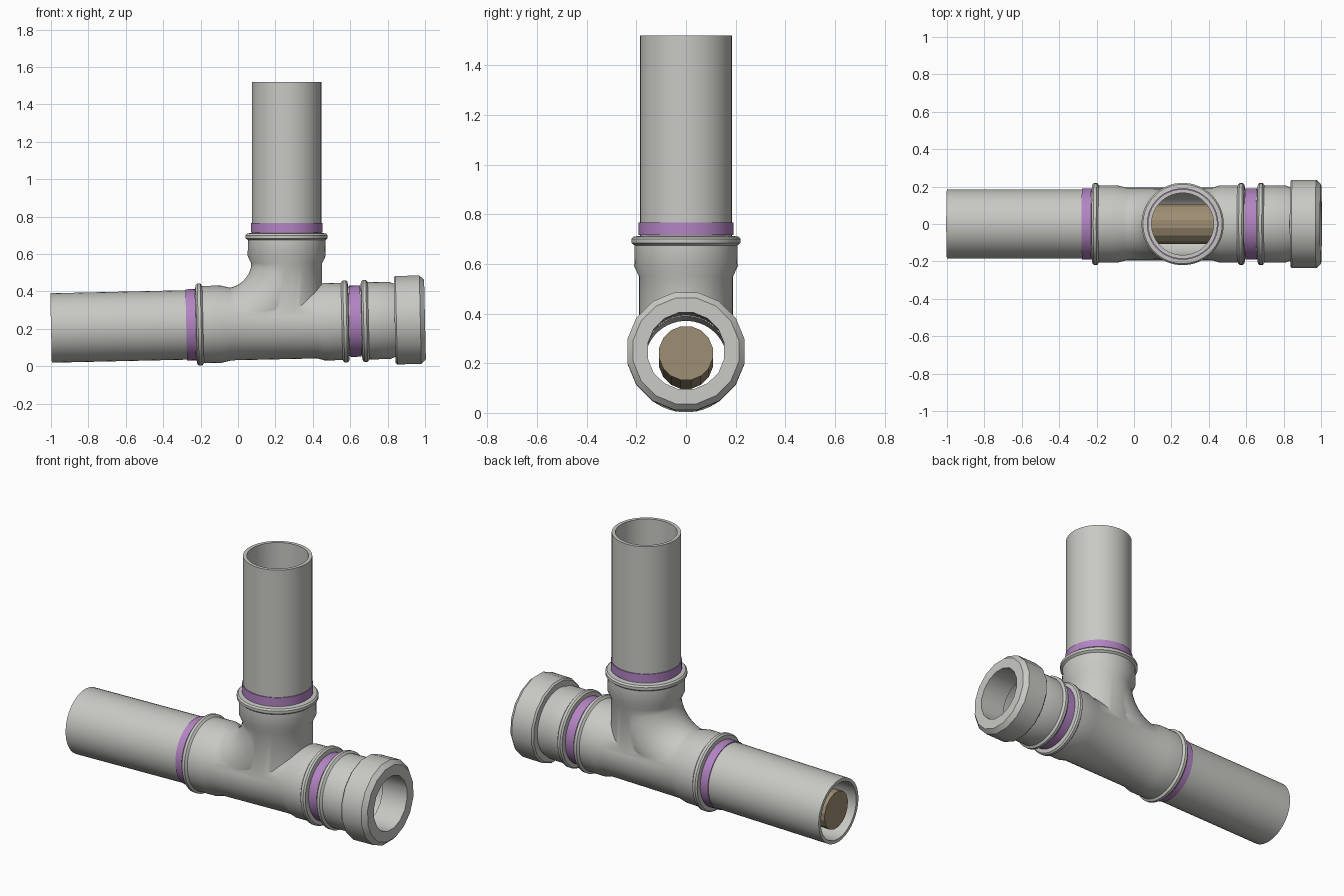
import bpy
import bmesh
from math import pi, sin, cos, radians
from mathutils import Matrix, Vector

cube = bpy.data.objects.get("Cube")
if cube:
    bpy.data.objects.remove(cube, do_unlink=True)


def material(name, rgb):
    m = bpy.data.materials.new(name)
    m.use_nodes = True
    colour = (*rgb, 1)
    m.diffuse_color = colour
    m.node_tree.nodes["Principled BSDF"].inputs["Base Color"].default_value = colour
    return m


GREY = material("pale grey plastic", (0.58, 0.58, 0.55))
PURPLE = material("purple band", (0.45, 0.23, 0.55))
BROWN = material("brown core", (0.34, 0.27, 0.17))

# Frames: local z runs along the slightly tilted main run, or up the branch
RUN = Matrix.Translation((0, 0, 0.227)) @ Matrix.Rotation(pi / 2 - 0.0225, 4, "Y")
BRANCH = Matrix.Translation((0.26, 0, 0))


def loft(name, rings, mat, tube=False):
    """Skin a list of rings; a tube joins the last ring to the first."""
    bm = bmesh.new()
    loops = [[bm.verts.new(p) for p in ring] for ring in rings]
    n = len(loops[0])
    pairs = list(zip(loops, loops[1:]))
    if tube:
        pairs.append((loops[-1], loops[0]))
    else:
        bm.faces.new(loops[0])
        bm.faces.new(loops[-1])
    for a, b in pairs:
        for i in range(n):
            j = (i + 1) % n
            bm.faces.new((a[i], a[j], b[j], b[i]))
    bmesh.ops.recalc_face_normals(bm, faces=bm.faces)
    me = bpy.data.meshes.new(name)
    bm.to_mesh(me)
    bm.free()
    me.materials.append(mat)
    ob = bpy.data.objects.new(name, me)
    bpy.context.collection.objects.link(ob)
    return ob


def circle(frame, h, r, sides):
    angles = [(i + 0.5) * 2 * pi / sides for i in range(sides)]
    return [frame @ Vector((r * cos(a), r * sin(a), h)) for a in angles]


def turned(name, frame, profile, mat=GREY, bore=None, sides=48):
    """Turn a (height, radius) profile; bore makes it an open tube."""
    pts = list(profile)
    if bore:
        pts += [(pts[-1][0], bore), (pts[0][0], bore)]
    return loft(name, [circle(frame, h, r, sides) for h, r in pts], mat, bool(bore))


def elbow(name, r):
    """Quarter bend leading the branch into the run."""
    rings = []
    for k in range(17):
        a = k / 16 * pi / 2
        pos = Vector((-0.07 + 0.33 * cos(a), 0, 0.56 - 0.33 * sin(a)))
        frame = Matrix.Translation(pos) @ Matrix.Rotation(a, 4, "Y")
        rings.append(circle(frame, 0, r, 48))
    return loft(name, rings, GREY)


def smooth(ob, angle=30):
    bpy.ops.object.select_all(action="DESELECT")
    ob.select_set(True)
    bpy.context.view_layer.objects.active = ob
    bpy.ops.object.shade_smooth_by_angle(angle=radians(angle))


def combine(target, other, operation):
    mod = target.modifiers.new(operation, "BOOLEAN")
    mod.operation = operation
    mod.solver = "EXACT"
    mod.object = other
    bpy.context.view_layer.objects.active = target
    bpy.ops.object.modifier_apply(modifier=mod.name)
    bpy.data.objects.remove(other, do_unlink=True)


# Swept tee: union of run, branch and elbow, then bored out
lip = [(0, 0.195), (0.003, 0.212), (0.012, 0.22), (0.028, 0.22), (0.038, 0.207)]
run_profile = [(-0.225 + h, r) for h, r in lip]
run_profile += [(-0.09, 0.207), (-0.04, 0.195), (0.42, 0.195), (0.46, 0.207)]
run_profile += [(0.593 - h, r) for h, r in reversed(lip)]
tee = turned("tee_fitting", RUN, run_profile)
branch_profile = [(0.24, 0.19), (0.55, 0.19), (0.59, 0.209)]
branch_profile += [(0.712 - h, r) for h, r in reversed(lip)]
combine(tee, turned("branch_body", BRANCH, branch_profile), "UNION")
combine(tee, elbow("elbow_body", 0.188), "UNION")
combine(tee, turned("run_bore", RUN, [(-0.4, 0.17), (0.8, 0.17)]), "DIFFERENCE")
combine(tee, turned("branch_bore", BRANCH, [(0.235, 0.168), (0.9, 0.168)]), "DIFFERENCE")
combine(tee, elbow("elbow_bore", 0.165), "DIFFERENCE")
smooth(tee)

# Plain pipes pushed into the sockets
for name, frame, start, end in (
    ("long_pipe", RUN, -1.0, -0.2),
    ("short_pipe", RUN, 0.57, 0.7),
    ("upright_pipe", BRANCH, 0.69, 1.52),
):
    smooth(turned(name, frame, [(start, 0.186), (end, 0.186)], bore=0.166))

# Purple marking bands at each socket
for name, frame, start in (
    ("long_pipe_band", RUN, -0.277),
    ("short_pipe_band", RUN, 0.597),
    ("upright_pipe_band", BRANCH, 0.716),
):
    length = 0.06 if name == "short_pipe_band" else 0.05
    smooth(turned(name, frame, [(start, 0.191), (start + length, 0.191)], PURPLE, 0.18))

# End coupler with its lip
coupler = [(0.66 + h, r) for h, r in lip] + [(0.81, 0.207), (0.84, 0.195), (0.9, 0.195)]
smooth(turned("end_coupler", RUN, coupler, bore=0.168))

# Faceted screw cap with chamfered rims and an open centre
cap = [(0.838, 0.19), (0.838, 0.232), (0.847, 0.241), (0.975, 0.241), (1.0, 0.217)]
smooth(turned("end_cap", RUN, cap, bore=0.157, sides=16))

# Solid core lying inside the run
turned("inner_core", RUN, [(-0.985, 0.11), (0.6, 0.11)], BROWN, sides=16)
